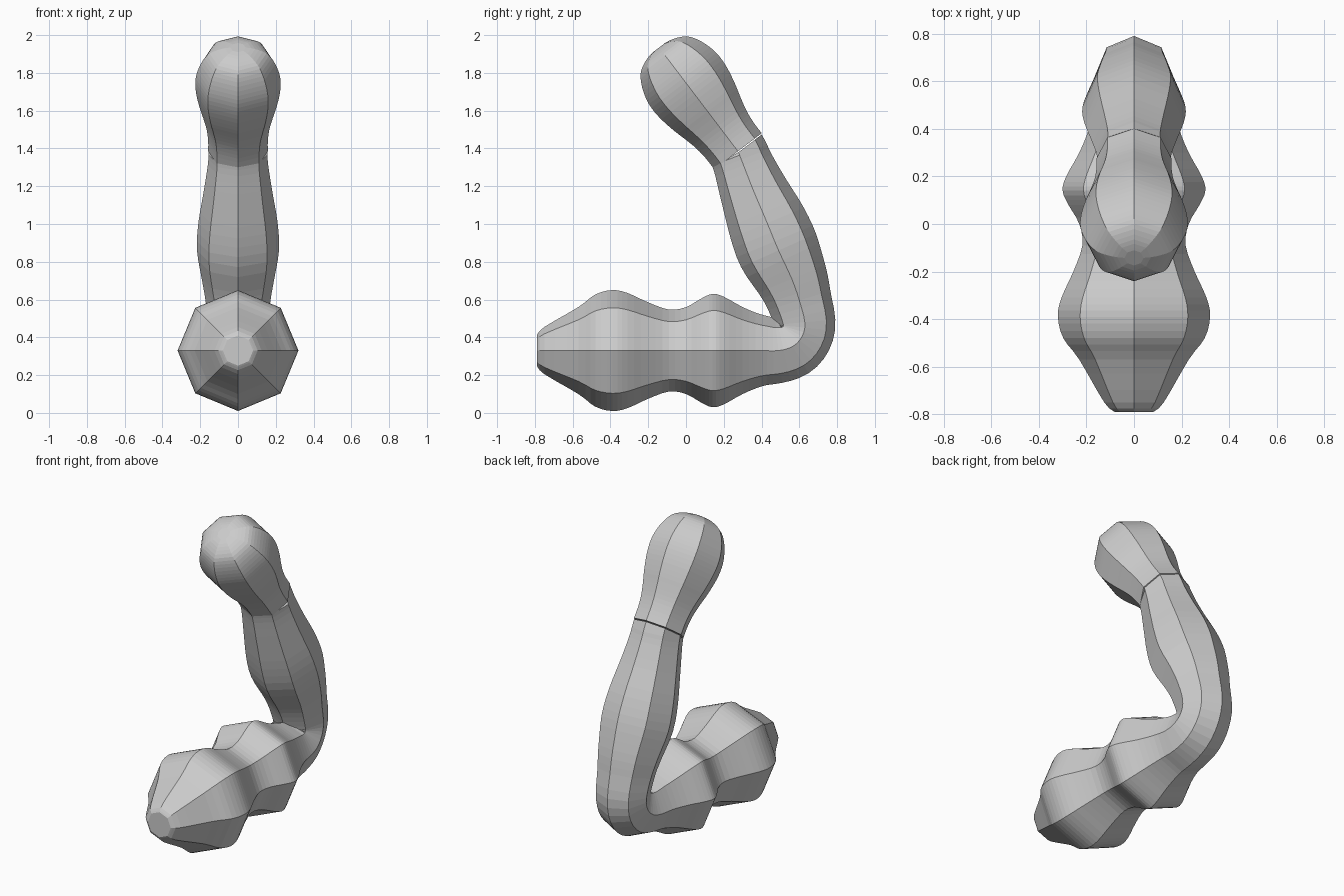
import bpy, bmesh, math
from mathutils import Vector

if "Cube" in bpy.data.objects:
    bpy.data.objects.remove(bpy.data.objects["Cube"])

SIDES = 8

def smooth(pts, n=3):
    # Catmull-Rom interpolation of (y, z, radius) stations
    out = []
    for i in range(len(pts) - 1):
        p0, p1, p2, p3 = (Vector(pts[max(0, min(len(pts) - 1, i + k))]) for k in (-1, 0, 1, 2))
        for j in range(n):
            t = j / n
            out.append(0.5 * (2 * p1 + (p2 - p0) * t + (2 * p0 - 5 * p1 + 4 * p2 - p3) * t * t
                              + (3 * p1 - p0 - 3 * p2 + p3) * t ** 3))
    return out + [Vector(pts[-1])]

def tube(name, stations, end_dir=None):
    # octagonal tube following a path in the yz plane
    st = smooth(stations)
    bm = bmesh.new()
    rings = []
    for i, (y, z, r) in enumerate(st):
        a, b = st[max(i - 1, 0)], st[min(i + 1, len(st) - 1)]
        d = Vector((b[0] - a[0], b[1] - a[1])).normalized()
        if end_dir and i == len(st) - 1:
            d = Vector(end_dir).normalized()
        ring = []
        for k in range(SIDES):
            t = math.tau * k / SIDES
            s = r * math.sin(t)
            ring.append(bm.verts.new((r * math.cos(t), y - d.y * s, z + d.x * s)))
        rings.append(ring)
    for a, b in zip(rings, rings[1:]):
        for k in range(SIDES):
            m = (k + 1) % SIDES
            bm.faces.new((a[k], a[m], b[m], b[k]))
    bm.faces.new(rings[0][::-1])
    bm.faces.new(rings[-1])
    bmesh.ops.recalc_face_normals(bm, faces=bm.faces)
    me = bpy.data.meshes.new(name)
    bm.to_mesh(me)
    bm.free()
    ob = bpy.data.objects.new(name, me)
    bpy.context.collection.objects.link(ob)
    return ob

AXIS = Vector((-0.605, 0.796))
SEAM = Vector((0.275, 1.385))

# lower body: two horizontal bulges, then the bend and the rising neck
base = [(-0.79, .08), (-0.75, .125), (-0.57, .23), (-0.48, .297), (-0.39, .32), (-0.31, .305),
        (-0.2, .255), (-0.09, .217), (0.0, .23), (0.08, .275), (0.14, .30), (0.2, .285),
        (0.3, .23), (0.4, .19), (0.49, .172)]
body = [(y, 0.33, r) for y, r in base]
body += [(0.565, 0.352, .165), (0.615, 0.405, .16), (0.629, 0.48, .162), (0.60, 0.595, .172),
         (0.56, 0.71, .192), (0.49, 0.86, .217), (0.43, 1.005, .21), (0.36, 1.17, .182),
         (0.305, 1.31, .16), (0.278, 1.38, .155)]
tube("body_and_neck", body, AXIS)

# rounded head, straight along its own axis
profile = [(0, .158), (.07, .158), (.144, .166), (.22, .184), (.29, .203), (.38, .221), (.46, .226),
           (.53, .215), (.60, .188), (.65, .15), (.68, .09), (.69, .04)]
tube("head", [(*(SEAM + AXIS * t), r) for t, r in profile])
